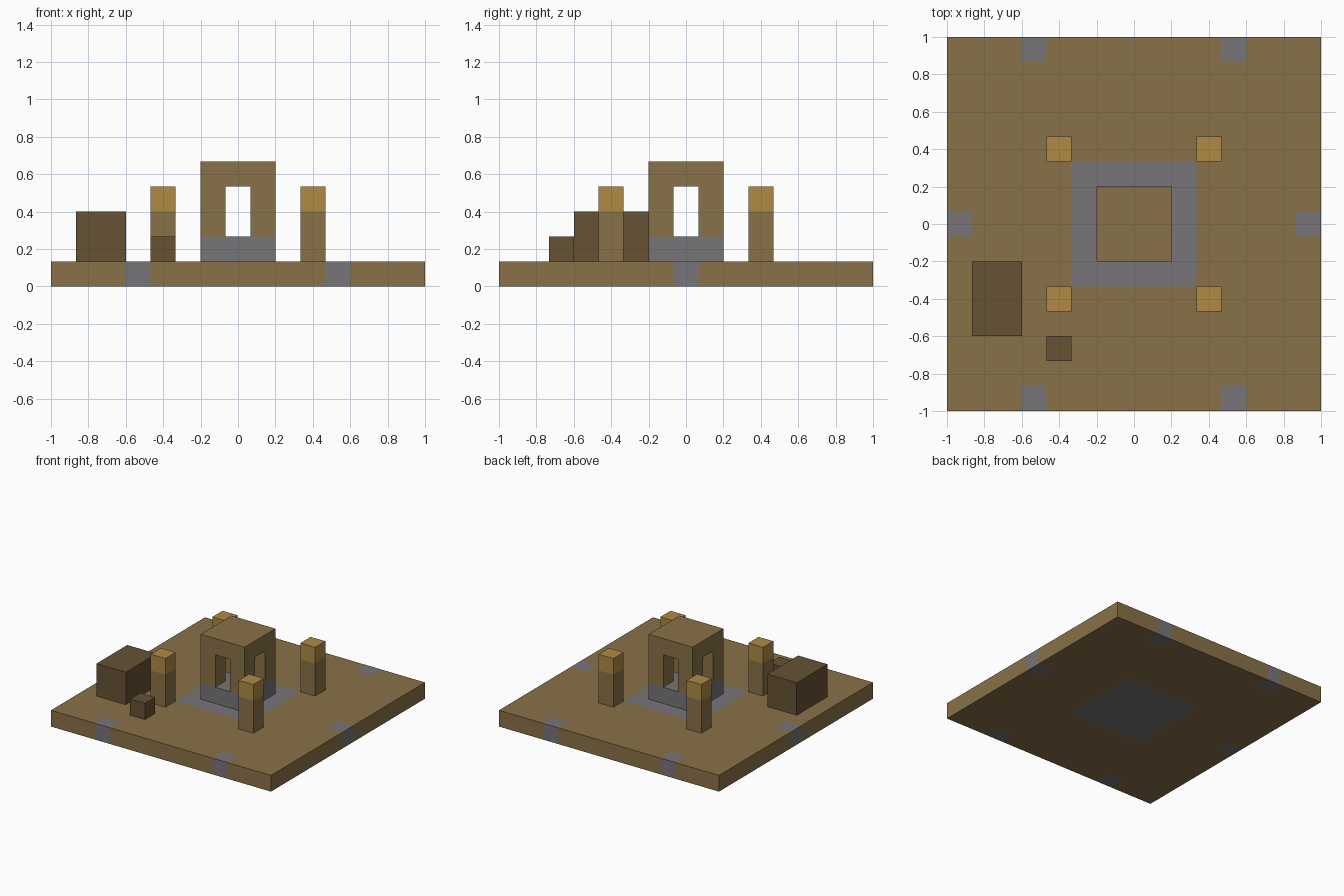
import bpy, bmesh
from mathutils import Vector

cube = bpy.data.objects.get("Cube")
if cube:
    bpy.data.objects.remove(cube, do_unlink=True)

U = 2 / 15  # one block


def material(name, rgb):
    """Flat material from an 8-bit display colour."""
    lin = [((c / 255 + 0.055) / 1.055) ** 2.4 for c in rgb] + [1]
    m = bpy.data.materials.new(name)
    m.use_nodes = True
    m.diffuse_color = lin
    bsdf = m.node_tree.nodes["Principled BSDF"]
    bsdf.inputs["Base Color"].default_value = lin
    bsdf.inputs["Roughness"].default_value = 0.9
    return m


earth = material("earth brown", (137, 113, 72))
stone = material("stone grey", (119, 117, 120))
wood = material("dark wood", (102, 82, 52))
glow = material("lamp amber", (177, 138, 70))


def new_object(name, bm, mats):
    mesh = bpy.data.meshes.new(name)
    bm.to_mesh(mesh)
    bm.free()
    for m in mats:
        mesh.materials.append(m)
    ob = bpy.data.objects.new(name, mesh)
    bpy.context.collection.objects.link(ob)
    return ob


def block_mesh(lo, hi):
    """Box between two corners given in blocks."""
    lo, hi = Vector(lo) * U, Vector(hi) * U
    bm = bmesh.new()
    bmesh.ops.create_cube(bm, size=1)
    bmesh.ops.scale(bm, vec=hi - lo, verts=bm.verts)
    bmesh.ops.translate(bm, vec=(lo + hi) / 2, verts=bm.verts)
    return bm


def block(name, lo, hi, mat):
    return new_object(name, block_mesh(lo, hi), [mat])


# Ground slab, cut along block lines so the paving can be coloured in
bm = block_mesh((-7.5, -7.5, 0), (7.5, 7.5, 1))
for axis in (Vector((1, 0, 0)), Vector((0, 1, 0))):
    for i in range(14):
        bmesh.ops.bisect_plane(bm, geom=bm.verts[:] + bm.edges[:] + bm.faces[:],
                               plane_co=axis * (i - 6.5) * U, plane_no=axis)


def is_paved(x, y):
    courtyard = max(x, y) < 2.5
    side_marker = x > 6.5 and y < 0.5
    end_marker = y > 6.5 and 3.5 < x < 4.5
    return courtyard or side_marker or end_marker


for f in bm.faces:
    c = f.calc_center_median() / U
    f.material_index = int(is_paved(abs(c.x), abs(c.y)))
new_object("ground_slab", bm, [earth, stone])

# Shrine: stone plinth, four corner piers, roof block
block("shrine_plinth", (-1.5, -1.5, 1), (1.5, 1.5, 2), stone)
block("shrine_roof", (-1.5, -1.5, 4), (1.5, 1.5, 5), earth)

# Corner piers and lamp posts around the centre
for sx, side in ((1, "left"), (-1, "right")):
    for sy, end in ((-1, "front"), (1, "back")):
        tag = f"{end}_{side}"

        def column(name, at, z0, z1, mat):
            x, y = sx * at, sy * at
            block(f"{name}_{tag}", (x - 0.5, y - 0.5, z0), (x + 0.5, y + 0.5, z1), mat)

        column("shrine_pier", 1, 2, 4, earth)
        column("lamp_post", 3, 1, 3, earth)
        column("lamp_head", 3, 3, 4, glow)

# Wooden crates
block("large_crate", (-6.5, -4.5, 1), (-4.5, -1.5, 3), wood)
block("small_crate", (-3.5, -5.5, 1), (-2.5, -4.5, 2), wood)
